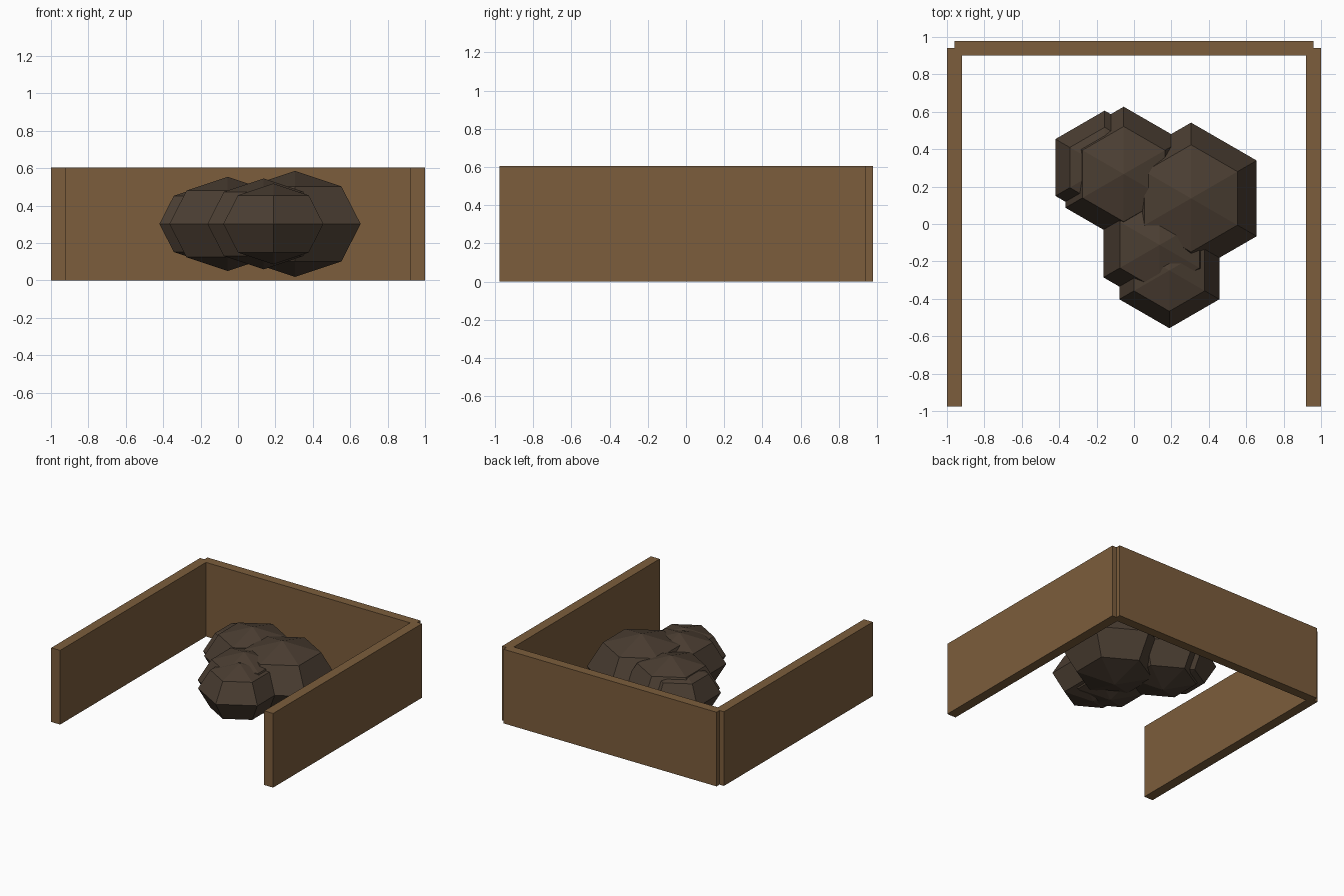
import bpy

if "Cube" in bpy.data.objects:
    bpy.data.objects.remove(bpy.data.objects["Cube"])


def material(name, color):
    mat = bpy.data.materials.new(name)
    mat.diffuse_color = (*color, 1)
    mat.use_nodes = True
    mat.node_tree.nodes["Principled BSDF"].inputs["Base Color"].default_value = mat.diffuse_color
    return mat


wood = material("wood", (0.2, 0.11, 0.045))
soil = material("dark_compost", (0.07, 0.048, 0.032))


def board(name, center, size):
    bpy.ops.mesh.primitive_cube_add(size=1, location=center)
    ob = bpy.context.object
    ob.name = name
    ob.scale = size
    bpy.ops.object.transform_apply(location=False, rotation=False, scale=True)
    ob.data.materials.append(wood)


def clump(name, x, y, radius):
    # six-sided, four-ring sphere flattened to 70 percent height
    bpy.ops.mesh.primitive_uv_sphere_add(segments=6, ring_count=4, radius=radius,
                                         location=(x, y, 0.302))
    ob = bpy.context.object
    ob.name = name
    ob.scale.z = 0.7
    bpy.ops.object.transform_apply(location=False, rotation=False, scale=True)
    ob.data.materials.append(soil)


# Three-sided bin, open at the front
board("back_wall", (0, 0.94, 0.302), (1.92, 0.076, 0.604))
for side, label in ((-1, "left"), (1, "right")):
    board(f"{label}_wall", (side * 0.96, -0.018, 0.302), (0.08, 1.916, 0.604))

# Heap of overlapping faceted clumps
clumps = [(0.305, 0.137, 0.405), (-0.055, 0.267, 0.36), (-0.157, 0.302, 0.304),
          (0.137, -0.112, 0.347), (0.189, -0.248, 0.309)]
for i, (x, y, r) in enumerate(clumps, 1):
    clump(f"compost_clump_{i}", x, y, r)
